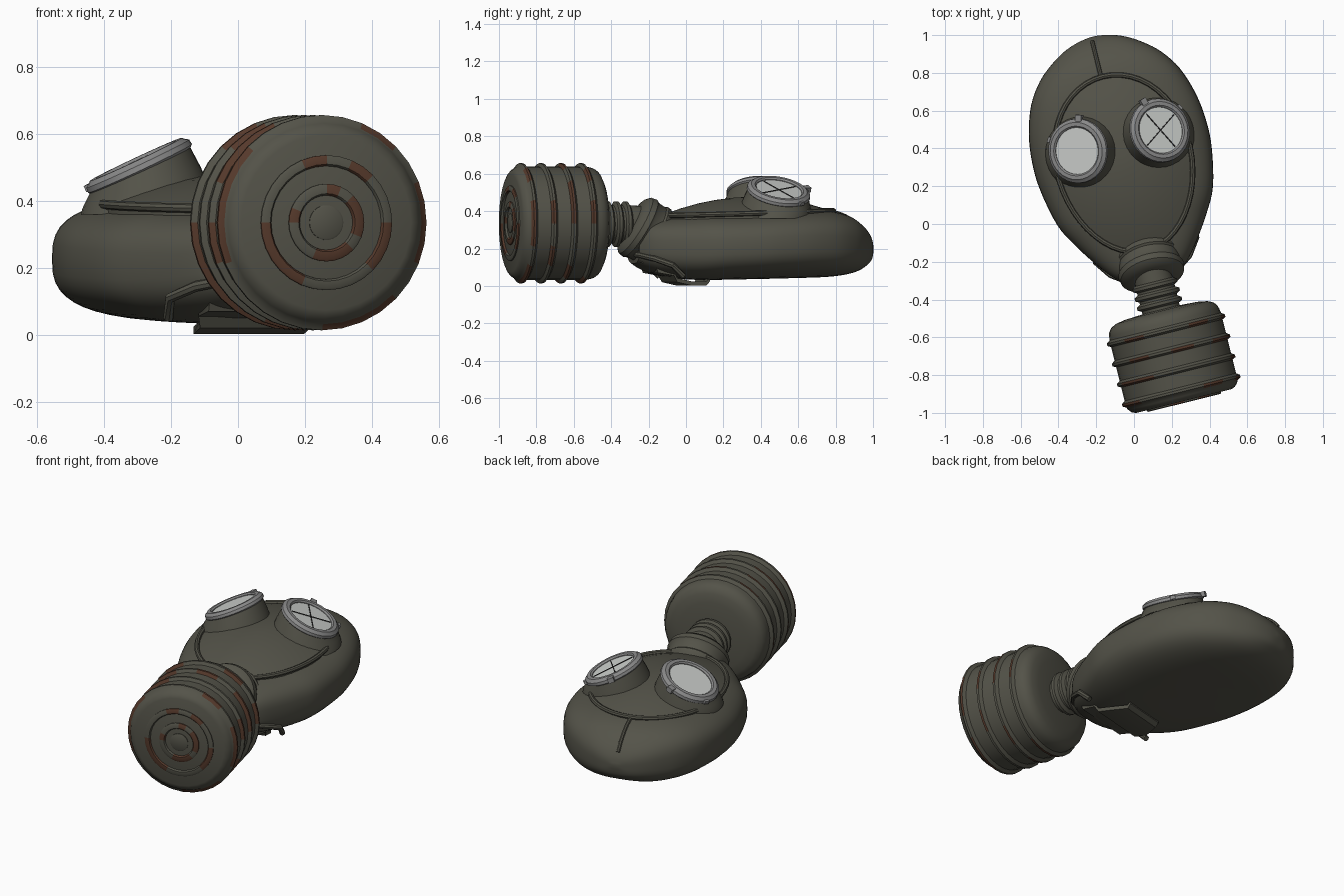
import bpy, bmesh, math, random
from mathutils import Vector, Matrix

if "Cube" in bpy.data.objects:
    bpy.data.objects.remove(bpy.data.objects["Cube"])

random.seed(4)
# Everything is built along a local axis, then turned 14 degrees on the ground
PLACE = Matrix.Translation((0.03, 0, 0)) @ Matrix.Rotation(math.radians(14), 4, 'Z')


def mat(name, c):
    m = bpy.data.materials.new(name)
    m.diffuse_color = (*c, 1)
    m.use_nodes = True
    m.node_tree.nodes["Principled BSDF"].inputs["Base Color"].default_value = m.diffuse_color
    return m


OLIVE = mat("olive rubber", (0.088, 0.086, 0.066))
RUST = mat("rust", (0.092, 0.041, 0.024))
STEEL = mat("grey metal", (0.25, 0.25, 0.25))
GLASS = mat("pale glass", (0.60, 0.62, 0.60))
CRACK = mat("dark crack", (0.02, 0.02, 0.02))


def finish(bm, name, mats):
    bmesh.ops.recalc_face_normals(bm, faces=bm.faces)
    me = bpy.data.meshes.new(name)
    bm.to_mesh(me)
    bm.free()
    for m in mats:
        me.materials.append(m)
    ob = bpy.data.objects.new(name, me)
    bpy.context.collection.objects.link(ob)
    ob.matrix_world = PLACE
    return ob


def loft(name, rings, mats, rule=None, cap=True, closed=False):
    """Skin a list of point rings; rule(row, segment) gives the material."""
    bm = bmesh.new()
    vs = [[bm.verts.new(p) for p in ring] for ring in rings]
    n = len(rings[0])
    for i in range(len(vs) - (0 if closed else 1)):
        a, b = vs[i], vs[(i + 1) % len(vs)]
        for j in range(n):
            k = (j + 1) % n
            f = bm.faces.new((a[j], a[k], b[k], b[j]))
            if rule:
                f.material_index = rule(i, j)
    if cap and not closed:
        bm.faces.new(vs[0])
        bm.faces.new(vs[-1])
    return finish(bm, name, mats)


def circle(c, axis, r, n):
    q = Vector((0, 0, 1)).rotation_difference(Vector(axis).normalized())
    return [Vector(c) + q @ Vector((r * math.cos(t), r * math.sin(t), 0))
            for t in (2 * math.pi * j / n for j in range(n))]


def lathe(name, c, axis, prof, mats, n=32, rule=None, closed=False):
    ax = Vector(axis).normalized()
    return loft(name, [circle(Vector(c) + ax * h, ax, r, n) for h, r in prof],
                mats, rule, closed=closed)


def tube(name, pts, r, m, closed=False, n=8):
    pts = [Vector(p) for p in pts]
    rings = []
    for i, p in enumerate(pts):
        prev = pts[i - 1] if closed or i else p
        nxt = pts[(i + 1) % len(pts)] if closed or i < len(pts) - 1 else p
        t = (nxt - prev).normalized()
        s = t.cross(Vector((0.01, 0.02, 1))).normalized()
        u = s.cross(t)
        rings.append([p + r * (s * math.cos(w) + u * math.sin(w))
                      for w in (2 * math.pi * j / n for j in range(n))])
    return loft(name, rings, [m], closed=closed)


def box(name, c, size, x_dir, z_dir, m):
    z = Vector(z_dir).normalized()
    x = Vector(x_dir)
    x = (x - z * x.dot(z)).normalized()
    rot = Matrix((x, z.cross(x), z)).transposed().to_4x4()
    bm = bmesh.new()
    bmesh.ops.create_cube(bm, size=1, matrix=Matrix.Translation(c) @ rot @ Matrix.Diagonal((*size, 1)))
    return finish(bm, name, [m])


def smooth_rows(rows, steps=4):
    """Catmull-Rom between rows of numbers."""
    out = []
    for i in range(len(rows) - 1):
        p = [rows[max(i - 1, 0)], rows[i], rows[i + 1], rows[min(i + 2, len(rows) - 1)]]
        for s in range(steps):
            t = s / steps
            out.append([0.5 * (2 * b + (c - a) * t + (2 * a - 5 * b + 4 * c - d) * t * t
                               + (3 * b - a - 3 * c + d) * t ** 3) for a, b, c, d in zip(*p)])
    return out + [rows[-1]]


# Head hull: position, half width, top, bottom
HULL = [(1.022, .02, .21, .19), (1.01, .09, .25, .14), (.98, .17, .295, .11), (.93, .25, .34, .08),
        (.86, .33, .38, .06), (.75, .405, .405, .047), (.6, .455, .412, .042), (.45, .474, .407, .038),
        (.3, .468, .397, .035), (.1, .425, .387, .032), (-.03, .358, .372, .038), (-.158, .272, .355, .06),
        (-.24, .205, .335, .09), (-.29, .14, .30, .12)]


def signed_pow(v, e):
    return math.copysign(abs(v) ** e, v)


rings = []
for b, w, top, bot in smooth_rows(HULL):
    mid, h = (top + bot) / 2, (top - bot) / 2
    rings.append([(w * signed_pow(math.cos(t), .7), b, mid + h * signed_pow(math.sin(t), .7))
                  for t in (2 * math.pi * j / 48 for j in range(48))])
loft("head_hull", rings, [OLIVE])


# Raised face panel with its seam bead
def oval(s, dz):
    pts = []
    for j in range(48):
        t = 2 * math.pi * j / 48
        b = .33 + .47 * s * math.sin(t)
        pts.append((.355 * s * math.cos(t) * (1 + .05 * math.sin(t)), b, .376 + .028 * b + dz))
    return pts


loft("face_panel", [oval(1, -.06)] + [oval(s, .09 * (1 - s * s)) for s in (1, .9, .75, .55, .35, .15, .03)], [OLIVE])
tube("panel_seam", oval(1.01, .004), .014, OLIVE, closed=True)
tube("crown_seam", [(-.01, b, top + .001) for b, w, top, bot in smooth_rows(HULL) if .79 < b < 1.0],
     .011, OLIVE)

# Eye pieces, mirrored
for side, s in (("left", -1), ("right", 1)):
    c = Vector((s * .225, .455, .508))
    n = Vector((s * .42, .07, .905)).normalized()
    base = Vector((s * .195, .435, .36))
    rings = []
    for f, r in ((0, .205), (.3, .195), (.65, .180), (1, .163)):
        ax = Vector((0, 0, 1)).lerp(n, f)
        rings.append(circle(base.lerp(c - n * .012, f), ax, r, 32))
    loft(side + "_eye_socket", rings, [OLIVE])
    lathe(side + "_eye_rim", c, n, [(-.02, .125), (-.02, .163), (-.012, .172), (.004, .170),
                                    (.012, .158), (.018, .152), (.018, .132), (.010, .124)],
          [STEEL], closed=True)
    lathe(side + "_lens", c, n, [(-.01, .13), (.006, .13)], [GLASS])
    # Rim clamp lugs
    for k, (d, size) in enumerate(((Vector((-s * .31, .95, 0)), (.034, .035, .028)),
                                   (Vector((s * .85, .52, 0)), (.014, .03, .02)))):
        d = (d - n * d.dot(n)).normalized()
        box(f"{side}_rim_lug_{k}", c + d * .174, size, d, n, STEEL)
# Cracks across the right lens
for k, a in enumerate((31, -59)):
    d = Vector((math.cos(math.radians(a)), math.sin(math.radians(a)), 0))
    box(f"lens_crack_{k}", c + n * .007, (.235, .006, .004), d, n, CRACK)

# Chin cup leaning up towards the filter
lathe("chin_cup", (0, -.11, .225), (0, -.86, .5),
      [(-.04, .14), (.06, .16), (.075, .172), (.095, .174), (.105, .165), (.15, .168),
       (.165, .178), (.195, .172), (.215, .15), (.225, .10)], [OLIVE])

# Threaded neck
prof = [(.22, .095)]
for h in (.315, .365, .415):
    prof += [(h, .102), (h + .012, .122), (h + .028, .122), (h + .038, .102)]
lathe("filter_neck", (0, 0, .33), (0, -1, 0), prof + [(.49, .10)], [OLIVE])

# Filter canister with rusty ribs
prof = [(.468, .10), (.474, .20), (.483, .25), (.498, .28), (.52, .296), (.54, .301)]
rib_rows = set()
for h in (.58, .69, .80, .91):
    rib_rows |= {len(prof) + 1, len(prof) + 2}
    prof += [(h - .02, .304), (h - .007, .322), (h + .006, .322), (h + .016, .304)]
prof += [(.94, .297), (.957, .282), (.966, .262), (.966, .01)]
patch = {(i, j): random.random() < .45 for i in range(60) for j in range(16)}
lathe("filter_canister", (0, 0, .335), (0, -1, 0), prof, [OLIVE, RUST],
      rule=lambda i, j: int(i in rib_rows and patch[i - (i - 1 in rib_rows), j // 2]))

# Pressed rings on the canister end
for k, (r0, r1) in enumerate(((.168, .202), (.080, .116))):
    lathe(f"end_ring_{k}", (0, -.96, .335), (0, -1, 0),
          [(0, r0), (.012, r0 + .003), (.016, r0 + .007), (.016, r1 - .006), (.012, r1), (0, r1)],
          [OLIVE, RUST], rule=lambda i, j: int(patch[k + 40, j // 2]), closed=True)
lathe("end_button", (0, -.955, .335), (0, -1, 0), [(0, .052), (.015, .052), (.018, .047)], [OLIVE])

# Folded flap and lip under the chin
flap = [(-.28, .135, .12), (-.21, .12, .17), (-.195, .08, .17), (-.11, .065, .18), (-.09, .03, .17),
        (-.01, .012, .17), (.08, .012, .13), (.1, .035, .13)]
loft("chin_flap", [[(-w, b, z - .01), (w, b, z - .01), (w, b, z + .012), (-w, b, z + .012)]
                   for b, z, w in flap], [OLIVE])
half = [(.265, -.08, .05), (.275, -.14, .11), (.215, -.225, .145), (.13, -.285, .165)]
tube("chin_lip", half + [(0, -.295, .17)] + [(-x, y, z) for x, y, z in reversed(half)], .016, OLIVE)

# Smooth shading with crisp edges
bpy.ops.object.select_all(action='DESELECT')
for ob in bpy.context.collection.objects:
    ob.select_set(True)
    bpy.context.view_layer.objects.active = ob
bpy.ops.object.shade_smooth_by_angle(angle=math.radians(35))
